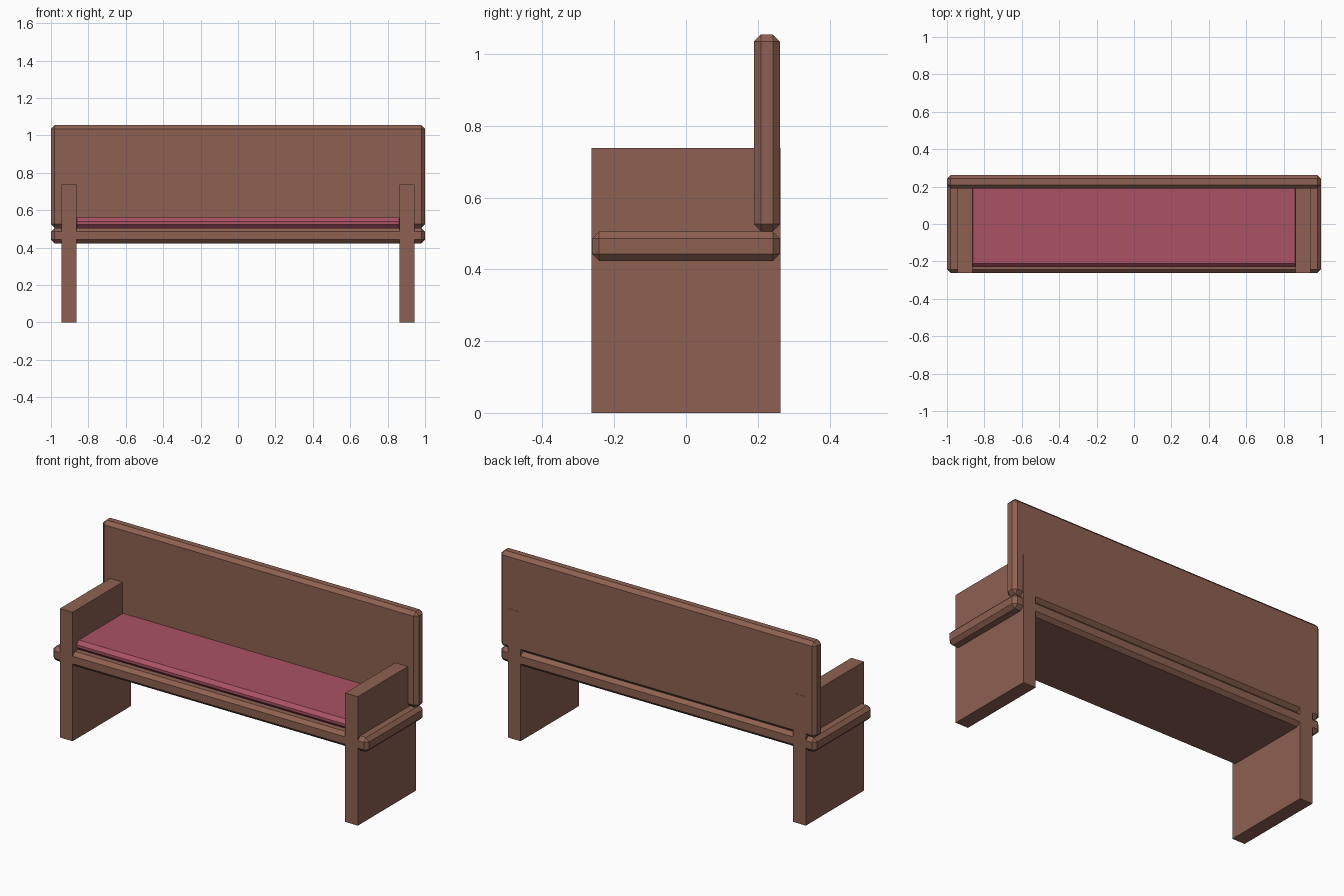
import bpy

if "Cube" in bpy.data.objects:
    bpy.data.objects.remove(bpy.data.objects["Cube"])


def material(name, rgb):
    m = bpy.data.materials.new(name)
    m.diffuse_color = (*rgb, 1)
    m.use_nodes = True
    m.node_tree.nodes["Principled BSDF"].inputs["Base Color"].default_value = m.diffuse_color
    return m


wood = material("brown_wood", (0.27, 0.12, 0.085))
fabric = material("red_fabric", (0.40, 0.085, 0.125))


def box(name, lo, hi, mat, chamfer=0):
    bpy.ops.mesh.primitive_cube_add(
        size=1, location=[(a + b) / 2 for a, b in zip(lo, hi)])
    ob = bpy.context.object
    ob.name = name
    ob.scale = [b - a for a, b in zip(lo, hi)]
    bpy.ops.object.transform_apply(location=False, rotation=False, scale=True)
    ob.data.materials.append(mat)
    if chamfer:
        mod = ob.modifiers.new("chamfer", 'BEVEL')
        mod.width = chamfer
        mod.segments = 1
    return ob


# Seat plank and backrest, both with flat chamfered edges
box("seat", (-1, -0.262, 0.423), (1, 0.262, 0.506), wood, 0.02)
box("backrest", (-1, 0.189, 0.506), (1, 0.262, 1.055), wood, 0.02)

# Cushion between the side panels
box("cushion", (-0.88, -0.23, 0.505), (0.88, 0.21, 0.56), fabric, 0.02)

# Side panels serving as legs and armrests
for side, x in (("left", -0.903), ("right", 0.903)):
    box(side + "_side_panel", (x - 0.04, -0.263, 0), (x + 0.04, 0.263, 0.738), wood)
